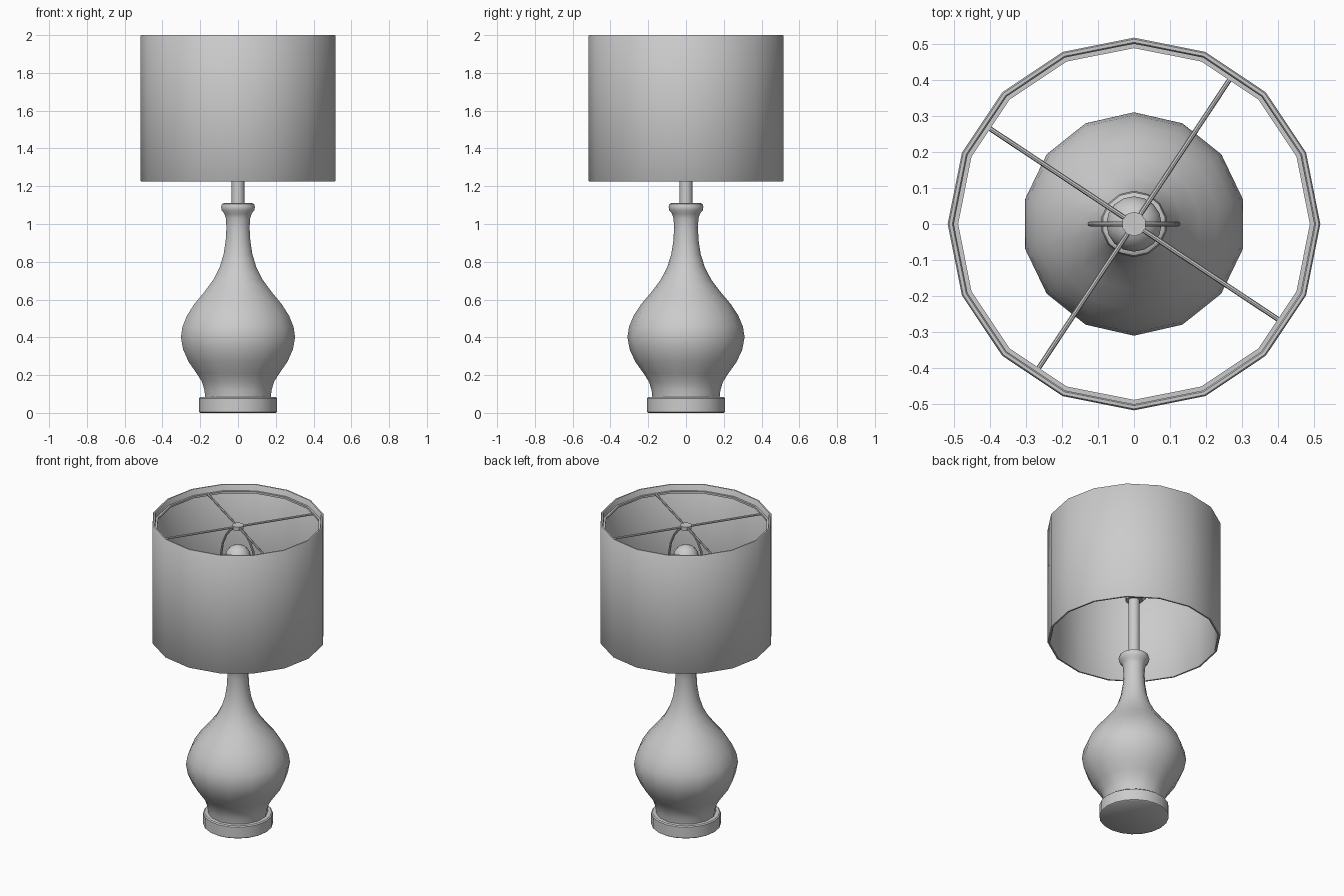
import bpy, bmesh, math
from mathutils import Vector

cube = bpy.data.objects.get("Cube")
if cube:
    bpy.data.objects.remove(cube)

grey = bpy.data.materials.new("plain_grey")
grey.use_nodes = True
GREY = (0.6, 0.6, 0.6, 1)
grey.diffuse_color = GREY
grey.node_tree.nodes["Principled BSDF"].inputs["Base Color"].default_value = GREY


def finish(name, bm):
    """Turn a bmesh into a smooth-shaded object with crisp edges."""
    bmesh.ops.recalc_face_normals(bm, faces=bm.faces)
    mesh = bpy.data.meshes.new(name)
    bm.to_mesh(mesh)
    bm.free()
    mesh.materials.append(grey)
    obj = bpy.data.objects.new(name, mesh)
    bpy.context.collection.objects.link(obj)
    bpy.ops.object.select_all(action='DESELECT')
    obj.select_set(True)
    bpy.context.view_layer.objects.active = obj
    bpy.ops.object.shade_smooth_by_angle(angle=math.radians(40))
    return obj


def lathe(name, profile, sides, closed=False):
    """Revolve (radius, height) points around z; vertices start on +y."""
    bm = bmesh.new()
    rings = []
    for r, z in profile:
        turn = [2 * math.pi * i / sides for i in range(sides)]
        rings.append([bm.verts.new((r * math.sin(a), r * math.cos(a), z)) for a in turn])
    pairs = list(zip(rings, rings[1:]))
    if closed:
        pairs.append((rings[-1], rings[0]))
    else:
        bm.faces.new(rings[0])
        bm.faces.new(rings[-1])
    for low, high in pairs:
        for i in range(sides):
            j = (i + 1) % sides
            bm.faces.new((low[i], low[j], high[j], high[i]))
    return finish(name, bm)


def wire(name, points, radius, sides=8):
    """Sweep a round section along a path lying in a vertical plane."""
    pts = [Vector(p) for p in points]
    span = pts[-1] - pts[0]
    side = Vector((-span.y, span.x, 0)).normalized()
    bm = bmesh.new()
    rings = []
    for i, p in enumerate(pts):
        tangent = (pts[min(i + 1, len(pts) - 1)] - pts[max(i - 1, 0)]).normalized()
        up = tangent.cross(side)
        turn = [2 * math.pi * k / sides for k in range(sides)]
        rings.append([bm.verts.new(p + radius * (side * math.cos(a) + up * math.sin(a)))
                      for a in turn])
    for a, b in zip(rings, rings[1:]):
        for i in range(sides):
            j = (i + 1) % sides
            bm.faces.new((a[i], a[j], b[j], b[i]))
    bm.faces.new(rings[0])
    bm.faces.new(rings[-1])
    return finish(name, bm)


# Foot and vase-shaped body with a rolled lip
lathe("foot", [(0.2, 0), (0.207, 0.005), (0.207, 0.077), (0.2, 0.083)], 20)
lathe("body", [(0.178, 0.08), (0.182, 0.12), (0.196, 0.165), (0.225, 0.21), (0.268, 0.27),
               (0.298, 0.335), (0.31, 0.4), (0.302, 0.455), (0.277, 0.515), (0.238, 0.575),
               (0.183, 0.64), (0.134, 0.705), (0.1, 0.77), (0.078, 0.84), (0.067, 0.91),
               (0.063, 0.98), (0.066, 1.03), (0.074, 1.055), (0.089, 1.073),
               (0.092, 1.09), (0.088, 1.105), (0.078, 1.111)], 14)

# Stem, harp saddle, socket and bulb
lathe("stem", [(0.034, 1.1), (0.034, 1.5)], 16)
lathe("harp_saddle", [(0.05, 1.49), (0.05, 1.51)], 16)
lathe("socket", [(0.04, 1.51), (0.04, 1.62)], 16)
bulb_dome = [(0.077 * math.cos(a), 1.755 + 0.077 * math.sin(a))
             for a in (math.radians(d) for d in range(-30, 90, 17))]
lathe("bulb", [(0.036, 1.61), (0.042, 1.66)] + bulb_dome + [(0.002, 1.832)], 16)

# Harp wires on both sides of the bulb
for label, s in (("left", 1), ("right", -1)):
    path = [(0.03, 1.5), (0.055, 1.505), (0.085, 1.54), (0.108, 1.6), (0.12, 1.68),
            (0.122, 1.75), (0.11, 1.82), (0.085, 1.88), (0.055, 1.92), (0.015, 1.945)]
    wire("harp_" + label, [(s * x, 0, z) for x, z in path], 0.007)

# Hub and four spokes holding the shade
lathe("spoke_hub", [(0.034, 1.94), (0.034, 1.966)], 10)
for i in range(4):
    a = math.radians(56.5 + 90 * i)
    wire("spoke_%d" % (i + 1), [(r * math.cos(a), r * math.sin(a), 1.955) for r in (0.02, 0.486)], 0.007)

# Drum shade with a support ring inside the top
lathe("shade", [(0.513, 1.225), (0.517, 1.23), (0.517, 1.995), (0.513, 2.0),
                (0.504, 2.0), (0.5, 1.995), (0.5, 1.23), (0.504, 1.225)], 16, closed=True)
lathe("shade_ring", [(0.488, 1.949), (0.488, 1.962), (0.501, 1.962), (0.501, 1.949)], 16, closed=True)
